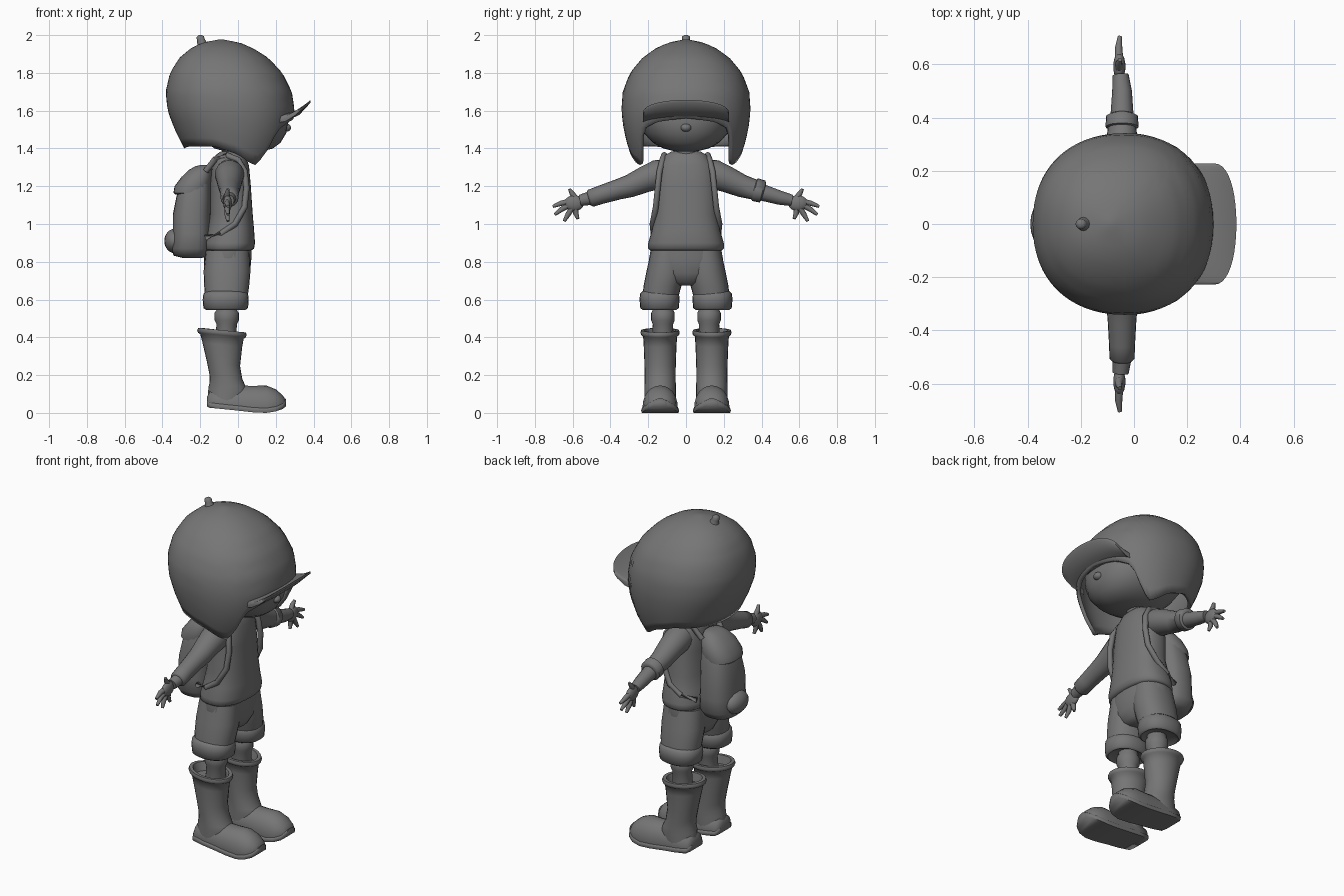
import bpy, bmesh, math
from mathutils import Vector as V

grey = bpy.data.materials.new("dark_grey")
grey.diffuse_color = (0.18, 0.18, 0.18, 1)


def finish(name, bm, angle=60):
    bmesh.ops.recalc_face_normals(bm, faces=bm.faces)
    me = bpy.data.meshes.new(name)
    bm.to_mesh(me)
    bm.free()
    ob = bpy.data.objects.new(name, me)
    bpy.context.collection.objects.link(ob)
    me.materials.append(grey)
    bpy.ops.object.select_all(action='DESELECT')
    ob.select_set(True)
    bpy.context.view_layer.objects.active = ob
    bpy.ops.object.shade_smooth_by_angle(angle=math.radians(angle))
    return ob


def loft(name, rings, closed=True, caps=True, angle=60):
    """Skin a list of rings of points."""
    bm = bmesh.new()
    rows = [[bm.verts.new(p) for p in r] for r in rings]
    n = len(rows[0])
    for a, b in zip(rows, rows[1:]):
        for i in range(n if closed else n - 1):
            j = (i + 1) % n
            bm.faces.new((a[i], a[j], b[j], b[i]))
    if caps:
        bm.faces.new(rows[0])
        bm.faces.new(rows[-1])
    return finish(name, bm, angle)


def ring(c, u, v, n=2.0, seg=24):
    """Superellipse ring around c with half axes u and v."""
    c, u, v, out = V(c), V(u), V(v), []
    for i in range(seg):
        a = 2 * math.pi * i / seg
        f = lambda t: math.copysign(abs(t) ** (2 / n), t)
        out.append(c + u * f(math.cos(a)) + v * f(math.sin(a)))
    return out


def stack(name, rows, cy=0, n=2.0, tilt=0, seg=24):
    """Upright loft; rows are z, x centre, x radius, y radius, optional y centre."""
    return loft(name, [ring((r[1], r[4] if len(r) > 4 else cy, r[0]),
                            (r[2], 0, -tilt), (0, r[3], 0), n, seg) for r in rows])


def tube(name, pts, radii, seg=12):
    pts = [V(p) for p in pts]
    rings = []
    for i, p in enumerate(pts):
        d = (pts[min(i + 1, len(pts) - 1)] - pts[max(i - 1, 0)]).normalized()
        u = V((1, 0, 0)) if abs(d.x) < 0.9 else V((0, 0, 1))
        u = (u - d * u.dot(d)).normalized()
        rings.append(ring(p, u * radii[i], d.cross(u) * radii[i], 2, seg))
    return loft(name, rings)


def ball(name, c, r):
    rows = []
    for i in range(1, 12):
        a = math.pi * i / 12
        s = math.sin(a)
        rows.append((c[2] + r[2] * math.cos(a), c[0], r[0] * s, r[1] * s))
    return stack(name, rows, c[1], seg=20)


def lookup(table, t):
    for a, b in zip(table, table[1:]):
        if t <= b[0]:
            k = (t - a[0]) / (b[0] - a[0])
            return [p + (q - p) * k for p, q in zip(a[1:], b[1:])]
    return list(table[-1][1:])


# helmet: rows of height, back x, front x, half width; rim height by angle from front
shape = [(1.30, -.23, .19, .268), (1.40, -.285, .25, .305), (1.50, -.335, .287, .33),
         (1.60, -.373, .30, .342), (1.70, -.383, .285, .335), (1.80, -.36, .235, .297),
         (1.88, -.31, .16, .23), (1.93, -.25, .08, .16), (1.96, -.19, .01, .095),
         (1.977, -.10, -.08, .01)]
rim = [(0, 1.56), (25, 1.54), (40, 1.505), (47, 1.45), (53, 1.355), (62, 1.312), (72, 1.325),
       (90, 1.375), (110, 1.41), (150, 1.41), (180, 1.40)]
SEG, ROWS = 64, 18
rows = []
for k in range(ROWS + 1):
    row = []
    for i in range(SEG):
        a = 2 * math.pi * i / SEG
        low = lookup(rim, min(math.degrees(a), 360 - math.degrees(a)))[0]
        z = 1.977 - (1.977 - low) * (1 - math.cos(math.pi / 2 * k / ROWS)) ** 0.9
        back, front, side = lookup(shape, z)
        f = lambda t: math.copysign(abs(t) ** 0.9, t)
        row.append(V(((back + front) / 2 + (front - back) / 2 * f(math.cos(a)),
                      side * f(math.sin(a)), z)))
    rows.append(row)
helmet = loft("helmet", rows, caps=False)
bm = bmesh.new()
bm.from_mesh(helmet.data)
bmesh.ops.holes_fill(bm, edges=[e for e in bm.edges if e.is_boundary and e.verts[0].co.z > 1.9])
bmesh.ops.recalc_face_normals(bm, faces=bm.faces)
bm.to_mesh(helmet.data)
bm.free()
mod = helmet.modifiers.new("shell", 'SOLIDIFY')
mod.thickness, mod.offset = 0.02, -1
tube("helmet_tip", [(-.185, 0, 1.93), (-.19, 0, 1.955), (-.197, 0, 1.975), (-.2, 0, 1.992),
                    (-.2, 0, 2.0)], [.04, .026, .021, .02, .009])

# brim: upturned crescent, each cross-section is a thin rounded blade
rows = []
for i in range(21):
    v = -1 + i / 10
    y, e = 0.228 * math.sin(v * math.pi / 2), v * v
    inner = V((.265 - .10 * e, y, 1.575 - .035 * e))
    mid = V((.325 - .075 * e, y, 1.592 - .035 * e))
    outer = V((.385 - .085 * e, y, 1.65 - .07 * e))
    t = V((0, 0, .014))
    rows.append([inner + t, mid + t, outer + t * .5, outer - t * .5, mid - t, inner - t])
loft("helmet_brim", rows)

# head and neck
stack("head", [(1.385, .03, .10, .06), (1.40, .03, .155, .12), (1.43, .03, .195, .175),
               (1.48, .02, .235, .222), (1.54, .005, .262, .25), (1.62, -.02, .275, .275),
               (1.72, -.04, .27, .27), (1.82, -.06, .20, .20), (1.88, -.06, .08, .08)], n=2.2, seg=32)
ball("nose", (.255, 0, 1.51), (.026, .028, .022))
stack("neck", [(1.30, -.04, .07, .075), (1.36, -.03, .06, .065), (1.42, -.02, .06, .065)])

# shirt and hips
stack("shirt", [(1.385, -.035, .055, .075), (1.365, -.04, .078, .11), (1.31, -.04, .098, .15),
                (1.20, -.04, .108, .163), (1.05, -.035, .113, .167), (.97, -.04, .125, .18),
                (.90, -.045, .135, .20), (.87, -.048, .133, .20), (.86, -.05, .12, .19)], n=2.4, seg=32)
stack("trouser_seat", [(.90, -.05, .12, .18), (.82, -.055, .126, .195), (.74, -.058, .122, .17),
                       (.69, -.06, .10, .10), (.675, -.06, .07, .06)], n=2.3)


def foot(name, grow, height):
    """Shoe form lofted heel to toe, flat underneath."""
    rings = []
    for x, zb, top, w in [(-.165, .035, .08, .05), (-.15, .027, .12, .076), (-.08, .02, .14, .086),
                          (0, .012, .145, .088), (.08, .003, .143, .092), (.15, 0, .145, .094),
                          (.2, .008, .125, .086), (.235, .02, .095, .064), (.255, .035, .065, .03)]:
        top, w = (zb + height if height else top), w + grow
        pts = [(x, cy + s * w * .96, zb) for s in (-1, 1)]
        for i in range(13):
            a = math.pi * i / 12
            pts.append((x, cy + w * math.cos(a), zb + .012 + (top - zb - .012) * math.sin(a) ** .8))
        rings.append(pts)
    loft(name, rings)


for s, tag in ((1, "left"), (-1, "right")):
    # trouser leg with rolled cuff
    stack(tag + "_trouser_leg", [(.86, -.055, .115, .09, s * .095), (.75, -.058, .124, .103, s * .106),
                                 (.67, -.06, .119, .10, s * .125), (.61, -.062, .112, .095, s * .136)], n=2.2)
    stack(tag + "_trouser_cuff", [(.56, -.065, .08, .07), (.546, -.065, .105, .09), (.555, -.065, .118, .102),
                                  (.60, -.065, .122, .106), (.632, -.065, .118, .103),
                                  (.645, -.065, .10, .088)], s * .14, 2.3)
    # leg with rumpled sock
    stack(tag + "_leg", [(.60, -.06, .054, .054), (.545, -.06, .054, .054), (.53, -.06, .064, .062),
                         (.49, -.06, .064, .062), (.47, -.06, .054, .054), (.38, -.065, .056, .056)], s * .122)
    # boot
    cy = s * .137
    stack(tag + "_boot_shaft", [(.06, -.06, .10, .084), (.12, -.05, .107, .084), (.15, -.054, .096, .083),
                                (.19, -.064, .087, .082), (.26, -.077, .088, .083), (.36, -.083, .105, .087),
                                (.405, -.085, .115, .09), (.412, -.085, .126, .10), (.425, -.085, .131, .104),
                                (.438, -.085, .126, .10), (.438, -.085, .106, .083), (.39, -.083, .09, .07)],
          cy, tilt=.012)
    foot(tag + "_boot_foot", 0, 0)
    foot(tag + "_boot_sole", .007, .042)
    # arm with sleeve, the left one rolled shorter
    X = -.045
    tube(tag + "_arm", [(X, s * .3, 1.195), (X, s * .4, 1.168), (X, s * .5, 1.138), (X - .005, s * .56, 1.125)],
         [.046, .044, .037, .03])
    path = [(X, s * .09, 1.275), (X, s * .15, 1.262), (X, s * .22, 1.235), (X, s * .30, 1.20), (X, s * .36, 1.183)]
    if s > 0:
        path += [(X, .365, 1.182), (X, .405, 1.172), (X, .412, 1.17)]
        radii = [.07, .078, .069, .06, .054, .062, .06, .045]
    else:
        path += [(X, -.45, 1.155), (X, -.505, 1.136), (X, -.515, 1.133)]
        radii = [.07, .078, .069, .06, .054, .049, .047, .036]
    tube(tag + "_sleeve", path, radii, 20)
    # hand
    ball(tag + "_palm", (-.055, s * .592, 1.11), (.023, .052, .042))
    for k, (b, m, t) in enumerate([((.58, 1.13), (.602, 1.16), (.617, 1.185)),
                                   ((.61, 1.12), (.66, 1.11), (.705, 1.093)),
                                   ((.61, 1.105), (.655, 1.08), (.695, 1.05)),
                                   ((.60, 1.09), (.625, 1.05), (.645, 1.015)),
                                   ((.585, 1.09), (.583, 1.055), (.572, 1.027))]):
        tube(f"{tag}_finger_{k}", [(-.055, s * b[0], b[1]), (-.058, s * m[0], m[1]),
                                   (-.053, s * t[0], t[1])], [.016, .014, .008], 8)
    # shoulder strap
    tube(tag + "_strap", [(-.17, s * .09, 1.28), (-.12, s * .105, 1.345), (-.06, s * .115, 1.365),
                          (0, s * .125, 1.34), (.035, s * .14, 1.28), (.045, s * .15, 1.19),
                          (.035, s * .16, 1.09), (-.015, s * .177, 1.0), (-.09, s * .172, .95),
                          (-.17, s * .14, .93)], [.016] * 10, 10)

# backpack: sack, drooping lid and lower pocket
stack("backpack", [(.82, -.24, .05, .07), (.832, -.25, .09, .115), (.87, -.25, .105, .14),
                   (.95, -.245, .10, .143), (1.05, -.245, .10, .137), (1.14, -.235, .092, .125),
                   (1.22, -.225, .08, .11), (1.28, -.20, .055, .085), (1.30, -.19, .03, .05)], n=2.6)
stack("backpack_lid", [(1.155, -.255, .075, .09), (1.165, -.25, .092, .118), (1.20, -.24, .096, .12),
                       (1.25, -.218, .08, .108), (1.285, -.20, .062, .085), (1.305, -.185, .043, .06),
                       (1.312, -.18, .02, .03)], n=2.4)
ball("backpack_pocket", (-.335, 0, .91), (.055, .09, .065))
